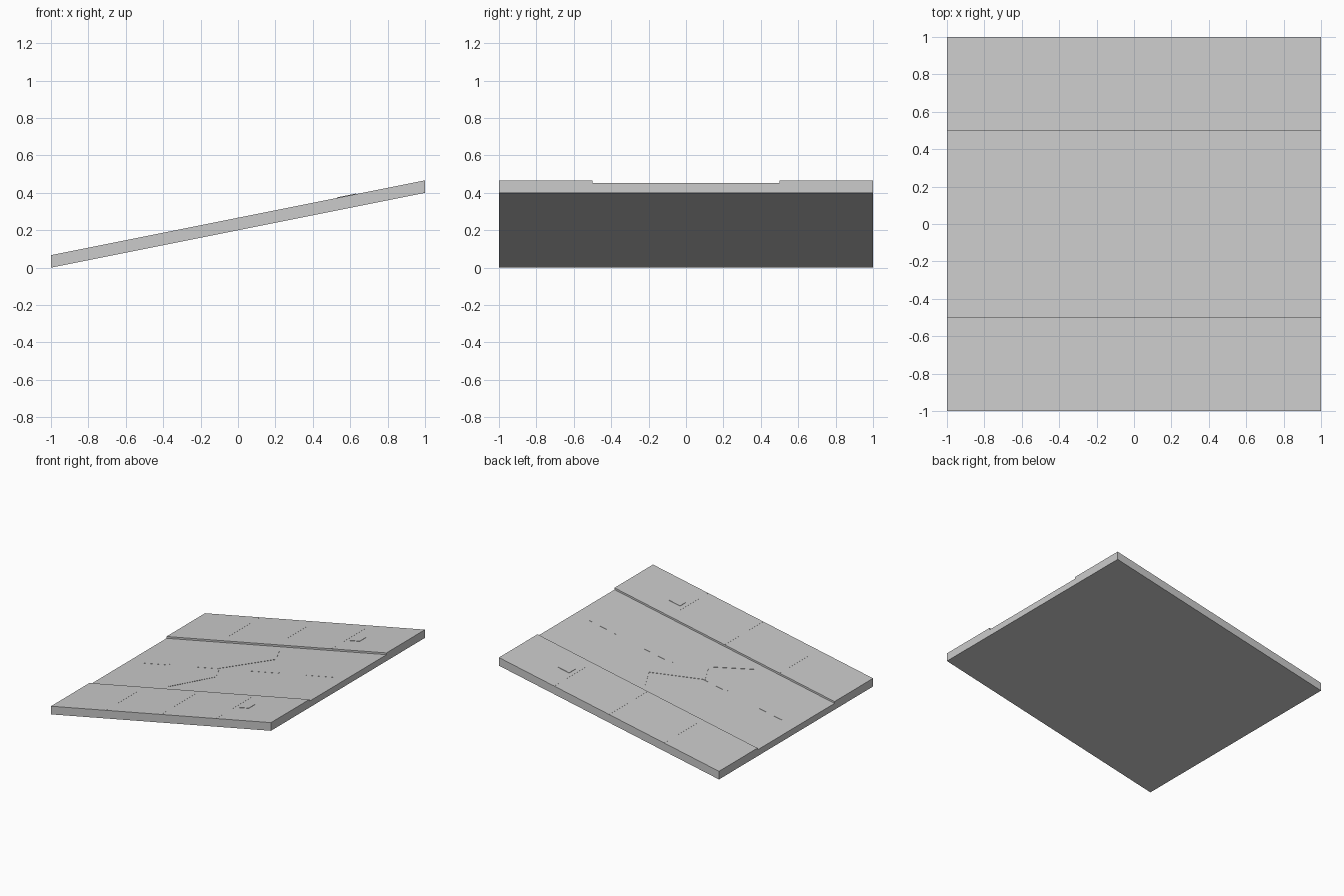
import bpy, bmesh
from mathutils import Vector

if "Cube" in bpy.data.objects:
    bpy.data.objects.remove(bpy.data.objects["Cube"])

SLOPE = 0.2            # rise per unit of x
WALK, ROAD = 0.067, 0.052   # slab thickness at pavement and road


def base(x):
    return SLOPE * (x + 1)


def material(name, v):
    m = bpy.data.materials.new(name)
    m.diffuse_color = (v, v, v, 1)
    m.use_nodes = True
    m.node_tree.nodes["Principled BSDF"].inputs["Base Color"].default_value = m.diffuse_color
    return m


concrete = material("concrete grey", 0.6)


def prism(name, outline, low, high, mat=concrete):
    """Vertical prism over a plan outline, sheared to follow the ramp."""
    bm = bmesh.new()
    rings = [[bm.verts.new((x, y, base(x) + h)) for x, y in outline] for h in (low, high)]
    bm.faces.new(rings[0])
    bm.faces.new(rings[1])
    n = len(outline)
    for i in range(n):
        j = (i + 1) % n
        bm.faces.new((rings[0][i], rings[0][j], rings[1][j], rings[1][i]))
    bmesh.ops.recalc_face_normals(bm, faces=bm.faces)
    mesh = bpy.data.meshes.new(name)
    bm.to_mesh(mesh)
    bm.free()
    mesh.materials.append(mat)
    ob = bpy.data.objects.new(name, mesh)
    bpy.context.collection.objects.link(ob)
    return ob


def rect(x0, x1, y0, y1):
    return [(x0, y0), (x1, y0), (x1, y1), (x0, y1)]


# Ramp slab: one cross-section with raised pavements, swept up the slope
section = [(-1, 0), (1, 0), (1, WALK), (0.5, WALK), (0.5, ROAD),
           (-0.5, ROAD), (-0.5, WALK), (-1, WALK)]
bm = bmesh.new()
ends = [[bm.verts.new((x, y, base(x) + h)) for y, h in section] for x in (-1, 1)]
for e in ends:
    bm.faces.new(e)
for i in range(len(section)):
    j = (i + 1) % len(section)
    bm.faces.new((ends[0][i], ends[0][j], ends[1][j], ends[1][i]))
bmesh.ops.recalc_face_normals(bm, faces=bm.faces)
mesh = bpy.data.meshes.new("ramp_slab")
bm.to_mesh(mesh)
bm.free()
mesh.materials.append(concrete)
bpy.context.collection.objects.link(bpy.data.objects.new("ramp_slab", mesh))

# Centre line dashes
for x in (-0.75, -0.25, 0.25, 0.75):
    prism("lane_dash", rect(x - 0.125, x + 0.125, -0.01, 0.01), ROAD - 0.005, ROAD + 0.001)

# Pavement joints and small drain covers on both sides
for s in (-1, 1):
    for x in (-0.5, 0, 0.5):
        prism("pavement_joint", rect(x - 0.003, x + 0.003, *sorted((s * 0.5, s * 0.999))),
              WALK - 0.005, WALK + 0.0006)
    prism("drain_cover", rect(0.53, 0.63, *sorted((s * 0.68, s * 0.76))),
          WALK - 0.005, WALK + 0.003)

# Zigzag crack in the road, as a thin mitred ribbon
path = [Vector(p) for p in ((0.08, 0.42), (0.165, 0.25), (-0.17, 0), (-0.085, -0.17), (-0.335, -0.42))]
left, right = [], []
for i, p in enumerate(path):
    dirs = [(path[k + 1] - path[k]).normalized() for k in (i - 1, i) if 0 <= k < len(path) - 1]
    normals = [Vector((-d.y, d.x)) for d in dirs]
    mitre = sum(normals, Vector((0, 0))).normalized()
    off = mitre * 0.004 / mitre.dot(normals[0])
    left.append(tuple(p + off))
    right.append(tuple(p - off))
prism("road_crack", left + right[::-1], ROAD - 0.005, ROAD + 0.002)
